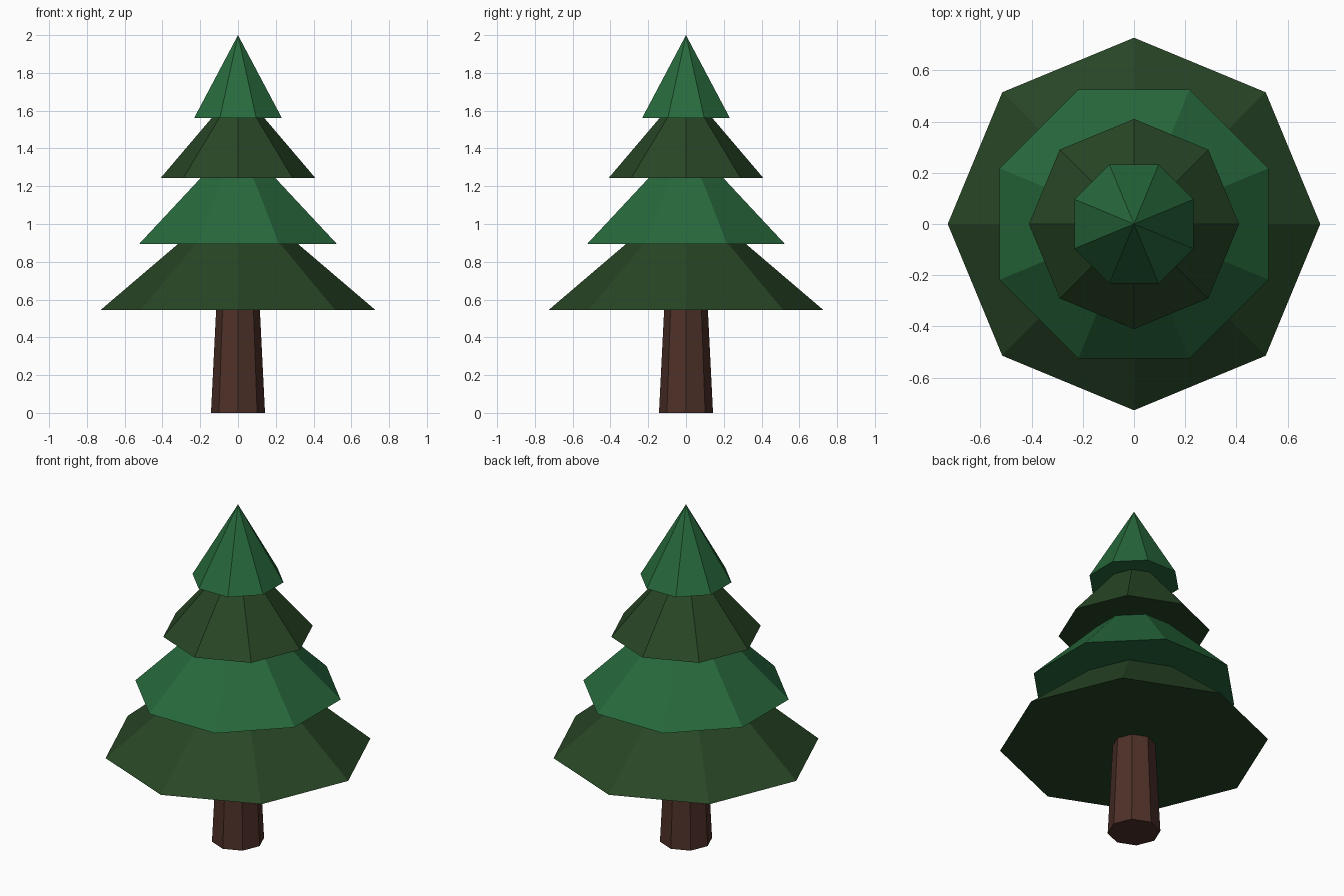
import bpy
import math

if "Cube" in bpy.data.objects:
    bpy.data.objects.remove(bpy.data.objects["Cube"])


def material(name, color):
    m = bpy.data.materials.new(name)
    m.diffuse_color = (*color, 1.0)
    m.use_nodes = True
    m.node_tree.nodes["Principled BSDF"].inputs["Base Color"].default_value = m.diffuse_color
    return m


dark_green = material("dark green", (0.021, 0.061, 0.019))
bright_green = material("bright green", (0.020, 0.141, 0.045))
brown = material("bark brown", (0.076, 0.030, 0.021))


def octagon_cone(name, r_bottom, r_top, z_bottom, z_top, mat, turn=0.0):
    """Flat-shaded eight-sided cone or frustum; turn is in degrees."""
    bpy.ops.mesh.primitive_cone_add(
        vertices=8, radius1=r_bottom, radius2=r_top, depth=z_top - z_bottom,
        location=(0, 0, (z_bottom + z_top) / 2),
        rotation=(0, 0, math.radians(turn)))
    obj = bpy.context.object
    obj.name = name
    obj.data.materials.append(mat)
    return obj


# Tapered trunk, ending just inside the lowest branches
octagon_cone("trunk", 0.143, 0.115, 0.0, 0.56, brown)

# Branch tiers, alternating in colour and turned by half a side
tiers = [
    ("lowest_branches", 0.727, 0.545, 1.165, dark_green, 0),
    ("lower_branches", 0.568, 0.893, 1.455, bright_green, 22.5),
    ("upper_branches", 0.410, 1.243, 1.725, dark_green, 0),
    ("treetop", 0.252, 1.560, 2.0, bright_green, 22.5),
]
for name, radius, z0, z1, mat, turn in tiers:
    octagon_cone(name, radius, 0.0, z0, z1, mat, turn)
